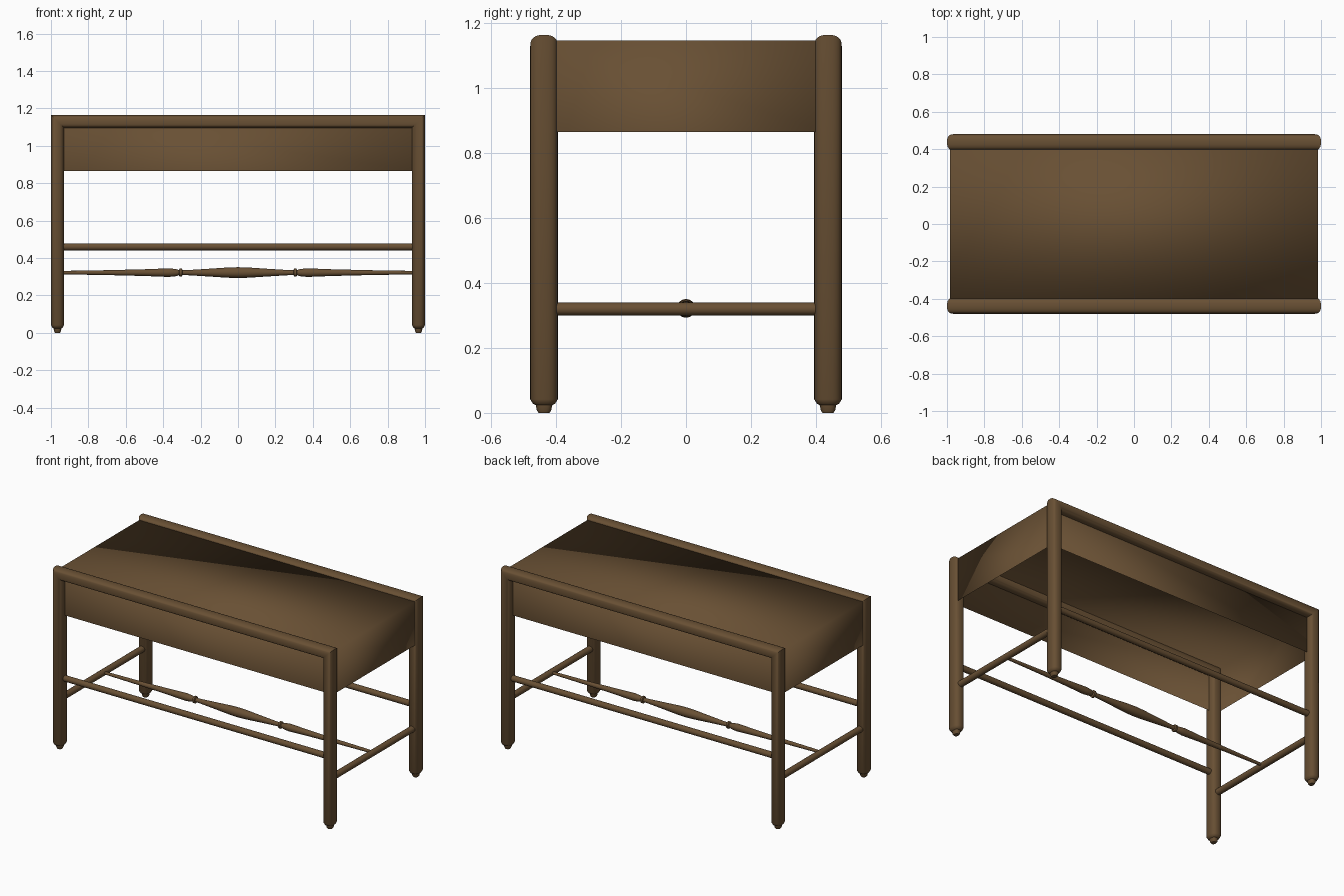
import bpy, bmesh, math

if "Cube" in bpy.data.objects:
    bpy.data.objects.remove(bpy.data.objects["Cube"])

wood = bpy.data.materials.new("dark brown wood")
wood.diffuse_color = (0.14, 0.08, 0.034, 1)
wood.use_nodes = True
wood.node_tree.nodes["Principled BSDF"].inputs["Base Color"].default_value = wood.diffuse_color


def finish(bm, name, angle=None):
    bmesh.ops.recalc_face_normals(bm, faces=bm.faces)
    me = bpy.data.meshes.new(name)
    bm.to_mesh(me)
    bm.free()
    me.materials.append(wood)
    ob = bpy.data.objects.new(name, me)
    bpy.context.collection.objects.link(ob)
    for p in me.polygons:
        p.use_smooth = True
    if angle:
        bpy.ops.object.select_all(action='DESELECT')
        ob.select_set(True)
        bpy.context.view_layer.objects.active = ob
        bpy.ops.object.shade_smooth_by_angle(angle=math.radians(angle))
    return ob


def loft(name, rings, angle=45):
    """Skin a list of closed rings and cap both ends."""
    bm = bmesh.new()
    vs = [[bm.verts.new(p) for p in r] for r in rings]
    n = len(vs[0])
    for a, b in zip(vs, vs[1:]):
        for i in range(n):
            j = (i + 1) % n
            bm.faces.new((a[i], a[j], b[j], b[i]))
    bm.faces.new(vs[0])
    bm.faces.new(vs[-1])
    return finish(bm, name, angle)


def rod(name, axis, centre, profile, sides=16):
    """Turned rod: profile is (position along axis, radius)."""
    rings = []
    for t, r in profile:
        ring = []
        for k in range(sides):
            a = 2 * math.pi * k / sides
            c, s = r * math.cos(a), r * math.sin(a)
            off = (t, c, s) if axis == 'x' else (c, t, s)
            ring.append([o + q for o, q in zip(off, centre)])
        rings.append(ring)
    return loft(name, rings)


# rounded oval section of the legs and top rails: u in the frame plane, v along y
def sgn_pow(c, e):
    return math.copysign(abs(c) ** e, c)


N = 24
section = [(0.035 * sgn_pow(math.cos(2 * math.pi * k / N), 0.8),
            0.0425 * sgn_pow(math.sin(2 * math.pi * k / N), 0.8)) for k in range(N)]
foot = [(0, 0.4), (0.008, 0.52), (0.024, 0.6), (0.028, 0.8), (0.042, 1.0)]

# front and back frames: two legs with feet and a mitred top rail
for label, y in (("front", -0.4375), ("back", 0.4375)):
    half = [[(0.965 + u * s, y + v * s, z) for u, v in section] for z, s in foot]
    half.append([(0.965 + u, y + v, 1.13 + u) for u, v in section])
    other = [[(-p[0], p[1], p[2]) for p in r] for r in reversed(half)]
    loft(label + "_legs_and_top_rail", half + other)
    rod(label + "_stretcher", 'x', (0, y, 0.46), [(-0.96, 0.019), (0.96, 0.019)])

# seat with aprons: smooth shell, open underneath
bm = bmesh.new()
bmesh.ops.create_cube(bm, size=1)
for v in bm.verts:
    v.co = (v.co.x * 1.97, v.co.y * 0.875, 1.147 if v.co.z > 0 else 0.866)
bm.normal_update()
bottom = [f for f in bm.faces if f.normal.z < -0.9]
bmesh.ops.delete(bm, geom=bottom, context='FACES_ONLY')
finish(bm, "seat_and_apron")

# side stretchers
for label, x in (("left", -0.965), ("right", 0.965)):
    rod(label + "_side_stretcher", 'y', (x, 0, 0.32), [(-0.43, 0.02), (0.43, 0.02)])

# turned centre stretcher
half = [(0.0, 0.029), (0.06, 0.027), (0.15, 0.021), (0.28, 0.013), (0.297, 0.013), (0.3, 0.022),
        (0.312, 0.022), (0.316, 0.013), (0.33, 0.019), (0.37, 0.023), (0.5, 0.018),
        (0.7, 0.013), (0.96, 0.009)]
profile = [(-t, r) for t, r in reversed(half[1:])] + half
rod("turned_centre_stretcher", 'x', (0, 0, 0.322), profile)
